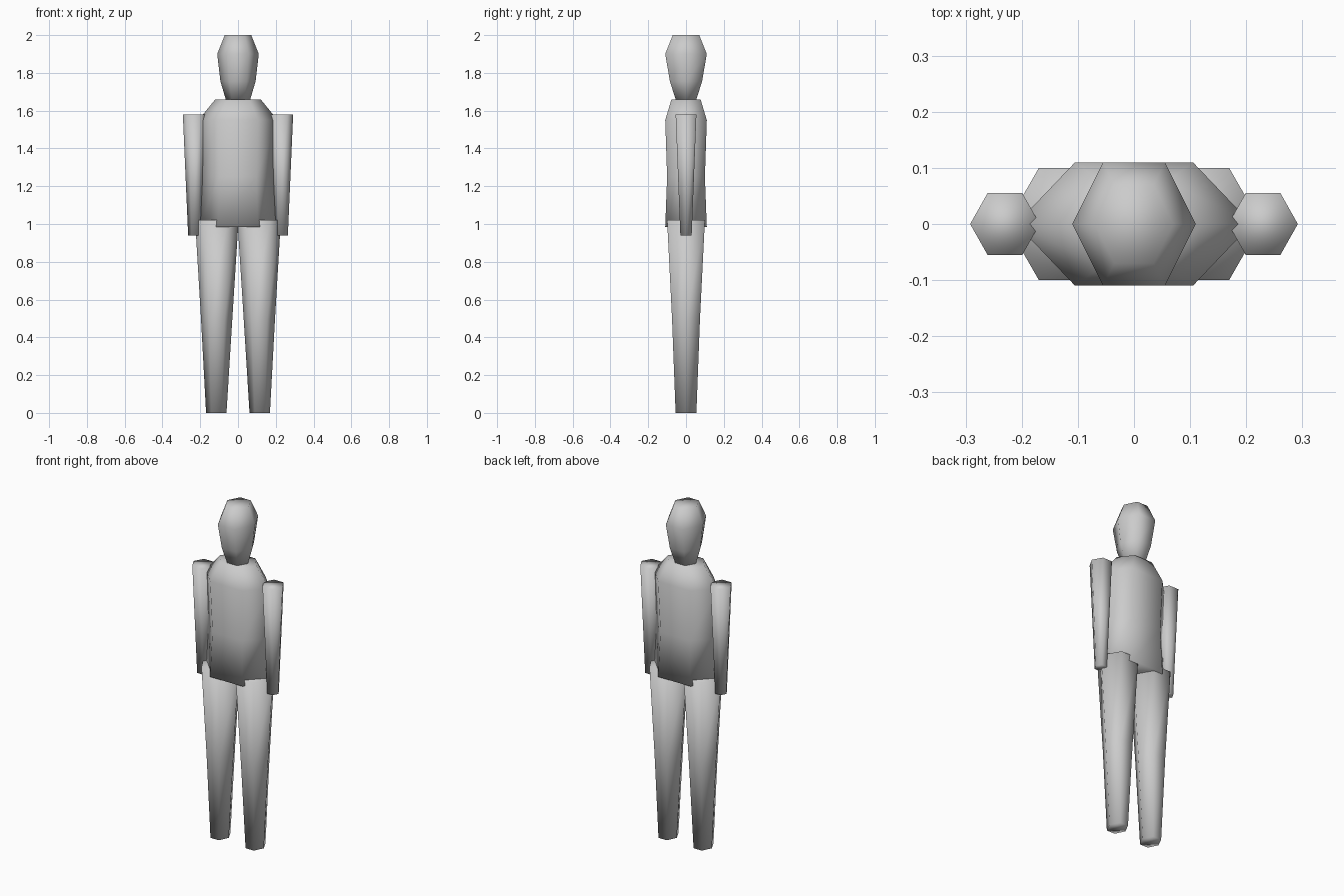
import bpy, bmesh, math

cube = bpy.data.objects.get("Cube")
if cube:
    bpy.data.objects.remove(cube, do_unlink=True)

grey = bpy.data.materials.new("light grey")
grey.use_nodes = True
colour = (0.6, 0.6, 0.6, 1)
grey.diffuse_color = colour
grey.node_tree.nodes["Principled BSDF"].inputs["Base Color"].default_value = colour

SIDES = 6


def loft(name, rings):
    """Smooth capped six-sided tube; each ring is (centre x, z, half width, half depth)."""
    bm = bmesh.new()
    loops = []
    for cx, z, w, d in rings:
        loop = []
        for i in range(SIDES):
            a = math.tau * i / SIDES
            y = math.sin(a) / math.sin(math.pi / 3) * d
            loop.append(bm.verts.new((cx + w * math.cos(a), y, z)))
        loops.append(loop)
    for low, high in zip(loops, loops[1:]):
        for i in range(SIDES):
            j = (i + 1) % SIDES
            bm.faces.new((low[i], low[j], high[j], high[i]))
    bm.faces.new(loops[0])
    bm.faces.new(loops[-1])
    bmesh.ops.recalc_face_normals(bm, faces=bm.faces)
    for face in bm.faces:
        face.smooth = True
    mesh = bpy.data.meshes.new(name)
    bm.to_mesh(mesh)
    bm.free()
    mesh.materials.append(grey)
    obj = bpy.data.objects.new(name, mesh)
    bpy.context.scene.collection.objects.link(obj)
    return obj


# Head and torso
loft("head", [(0, 1.66, 0.065, 0.055), (0, 1.755, 0.093, 0.085),
              (0, 1.9, 0.11, 0.11), (0, 2.0, 0.07, 0.07)])
loft("torso", [(0, 0.985, 0.21, 0.11), (0, 1.25, 0.195, 0.1),
               (0, 1.55, 0.21, 0.11), (0, 1.66, 0.12, 0.077)])

# Limbs on both sides
for side, s in (("left", 1), ("right", -1)):
    loft(side + "_arm", [(s * 0.23, 0.94, 0.034, 0.03),
                         (s * 0.23, 1.58, 0.062, 0.055)])
    loft(side + "_leg", [(s * 0.115, 0, 0.054, 0.055),
                         (s * 0.113, 0.5, 0.083, 0.074),
                         (s * 0.112, 1.02, 0.115, 0.1)])
